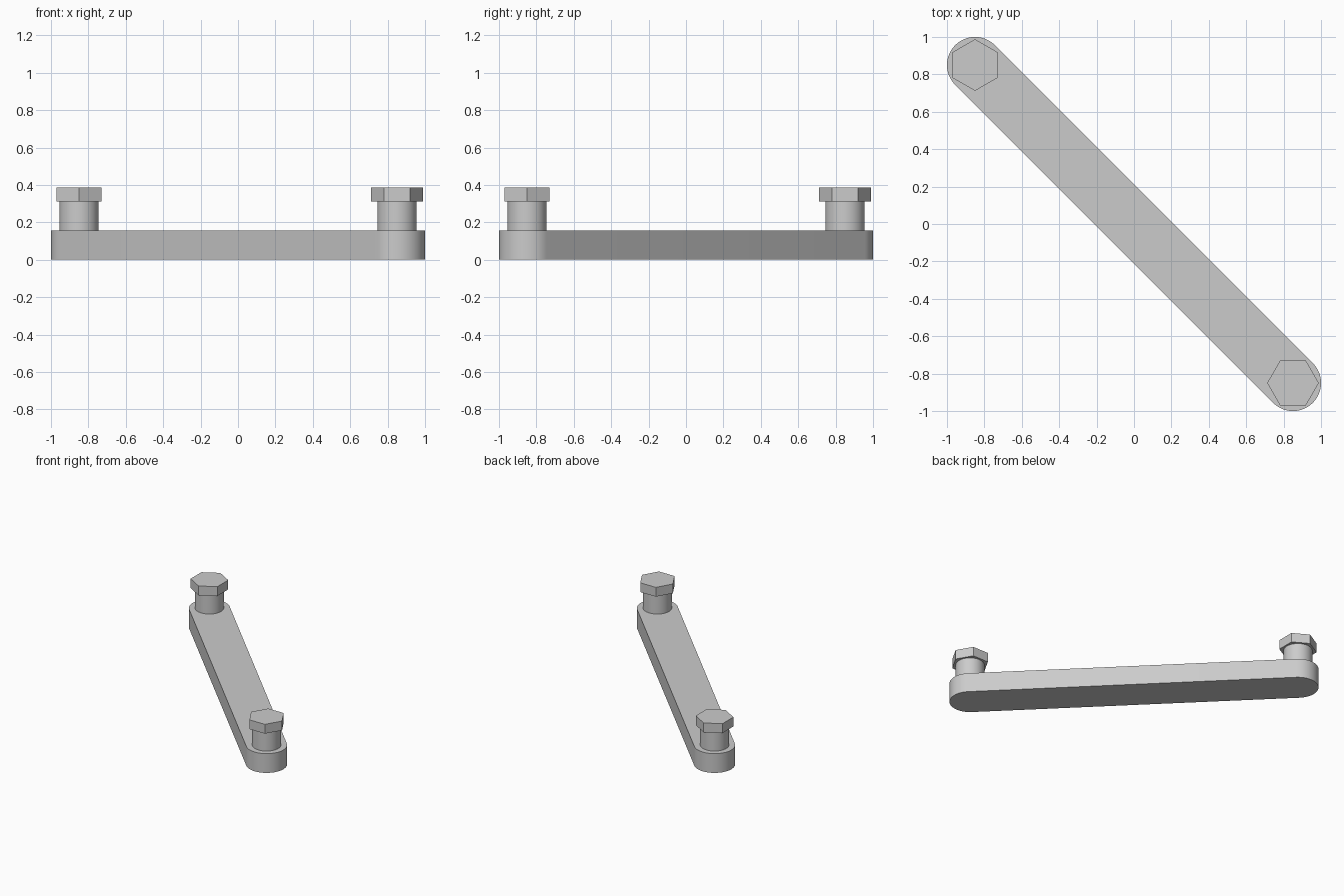
import bpy, bmesh, math
from mathutils import Vector

cube = bpy.data.objects.get("Cube")
if cube:
    bpy.data.objects.remove(cube, do_unlink=True)

grey = bpy.data.materials.new("light grey")
grey.use_nodes = True
colour = (0.6, 0.6, 0.6, 1)
grey.diffuse_color = colour
grey.node_tree.nodes["Principled BSDF"].inputs["Base Color"].default_value = colour

END = 0.85            # distance of each bolt from the centre on x and y
BAR_RADIUS = 0.15
BAR_TOP, SHANK_TOP, HEAD_TOP = 0.155, 0.31, 0.385


def arc(centre, radius, start, sweep, steps):
    """Points along an arc, angles in degrees."""
    angles = [math.radians(start + sweep * i / steps) for i in range(steps + 1)]
    return [(centre[0] + radius * math.cos(a), centre[1] + radius * math.sin(a)) for a in angles]


def prism(name, outline, bottom, top, smooth=True):
    """Extrude a flat outline upwards into a closed solid."""
    bm = bmesh.new()
    base = bm.faces.new([bm.verts.new((x, y, bottom)) for x, y in outline])
    raised = bmesh.ops.extrude_face_region(bm, geom=[base], use_keep_orig=True)
    verts = [v for v in raised["geom"] if isinstance(v, bmesh.types.BMVert)]
    bmesh.ops.translate(bm, verts=verts, vec=Vector((0, 0, top - bottom)))
    bmesh.ops.recalc_face_normals(bm, faces=bm.faces)
    mesh = bpy.data.meshes.new(name)
    bm.to_mesh(mesh)
    bm.free()
    mesh.materials.append(grey)
    obj = bpy.data.objects.new(name, mesh)
    bpy.context.collection.objects.link(obj)
    if smooth:
        bpy.ops.object.select_all(action="DESELECT")
        obj.select_set(True)
        bpy.context.view_layer.objects.active = obj
        bpy.ops.object.shade_smooth_by_angle(angle=math.radians(30))
    return obj


# Diagonal bar with two rounded ends
right_end, left_end = (-END, END), (END, -END)
prism("link_bar",
      arc(right_end, BAR_RADIUS, 45, 180, 32) + arc(left_end, BAR_RADIUS, 225, 180, 32),
      0, BAR_TOP)

# A round shank and a hexagonal head at each end
for side, centre, turn in (("right", right_end, 30), ("left", left_end, 0)):
    prism(side + "_bolt_shank", arc(centre, 0.105, 0, 360, 48)[:-1], BAR_TOP, SHANK_TOP)
    prism(side + "_bolt_head", arc(centre, 0.138, turn, 360, 6)[:-1],
          SHANK_TOP, HEAD_TOP, smooth=False)
